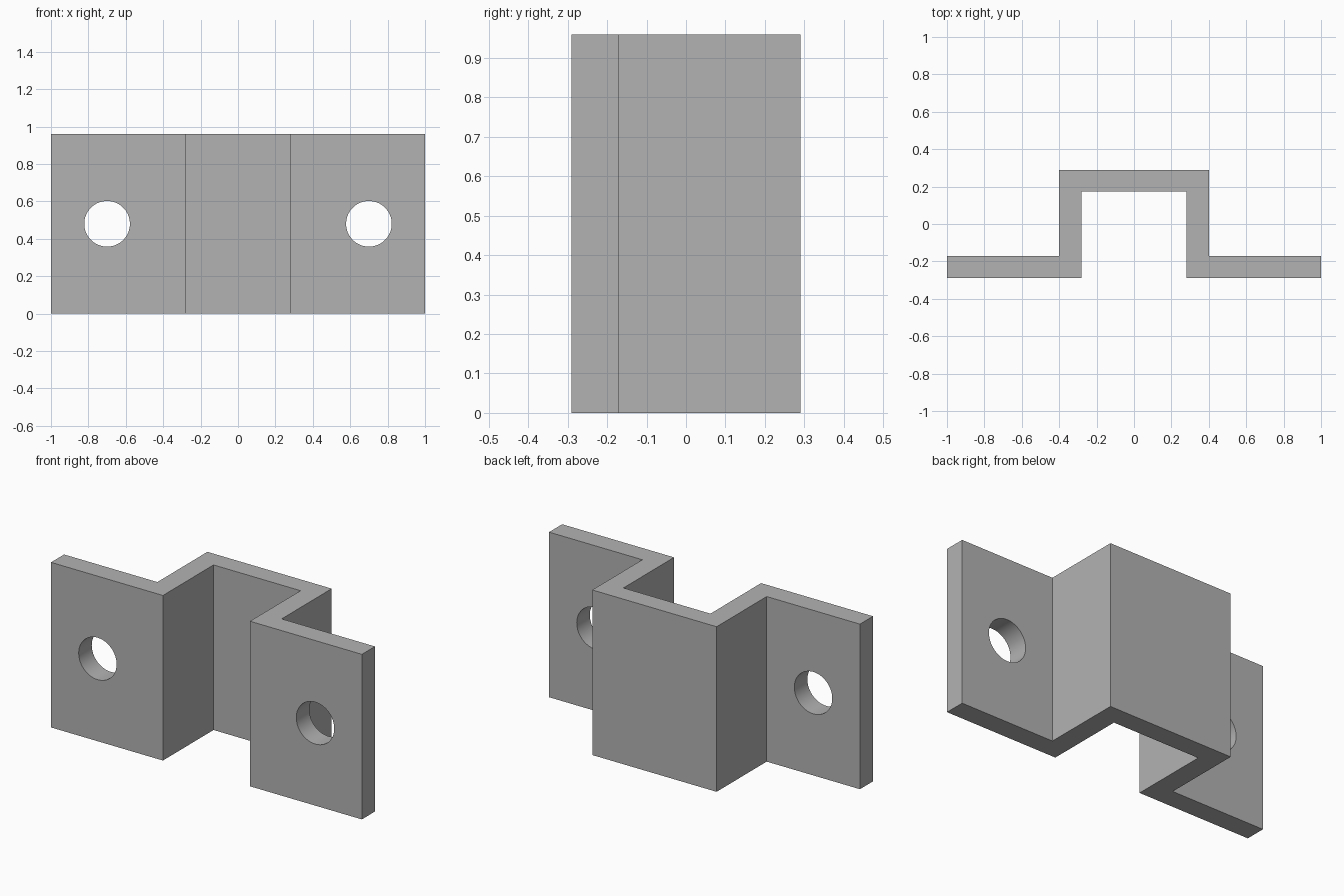
import bpy
import bmesh
import math

cube = bpy.data.objects.get("Cube")
if cube:
    bpy.data.objects.remove(cube, do_unlink=True)

HEIGHT = 0.96
HOLE_X, HOLE_R = 0.70, 0.122

# Plain grey metal
grey = bpy.data.materials.new("grey_metal")
grey.use_nodes = True
colour = (0.45, 0.45, 0.45, 1)
grey.diffuse_color = colour
grey.node_tree.nodes["Principled BSDF"].inputs["Base Color"].default_value = colour

# Hat-shaped bracket: half profile mirrored in x, then extruded upward
half = [(0.28, 0.175), (0.28, -0.29), (1.0, -0.29),
        (1.0, -0.17), (0.40, -0.17), (0.40, 0.29)]
profile = half + [(-x, y) for x, y in reversed(half)]
bm = bmesh.new()
base = bm.faces.new([bm.verts.new((x, y, 0)) for x, y in profile])
top = bmesh.ops.extrude_face_region(bm, geom=[base])["geom"]
bmesh.ops.translate(bm, vec=(0, 0, HEIGHT),
                    verts=[v for v in top if isinstance(v, bmesh.types.BMVert)])
bmesh.ops.recalc_face_normals(bm, faces=bm.faces)
mesh = bpy.data.meshes.new("bracket")
bm.to_mesh(mesh)
bm.free()
bracket = bpy.data.objects.new("bracket", mesh)
bpy.context.collection.objects.link(bracket)
mesh.materials.append(grey)

# Round screw hole through each flange
for name, side in (("left", 1), ("right", -1)):
    bpy.ops.mesh.primitive_cylinder_add(
        vertices=64, radius=HOLE_R, depth=0.3,
        location=(side * HOLE_X, -0.23, HEIGHT / 2),
        rotation=(math.pi / 2, 0, 0))
    cutter = bpy.context.object
    cutter.name = name + "_hole_cutter"
    cutter.data.materials.append(grey)
    cutter.hide_render = True
    cut = bracket.modifiers.new(name + "_hole", 'BOOLEAN')
    cut.operation = 'DIFFERENCE'
    cut.solver = 'EXACT'
    cut.object = cutter
    bpy.ops.object.select_all(action='DESELECT')
    bracket.select_set(True)
    bpy.context.view_layer.objects.active = bracket
    bpy.ops.object.modifier_apply(modifier=cut.name)
    bpy.data.objects.remove(cutter, do_unlink=True)

# Smooth hole walls, crisp bends
bpy.ops.object.shade_smooth_by_angle(angle=math.radians(30))
